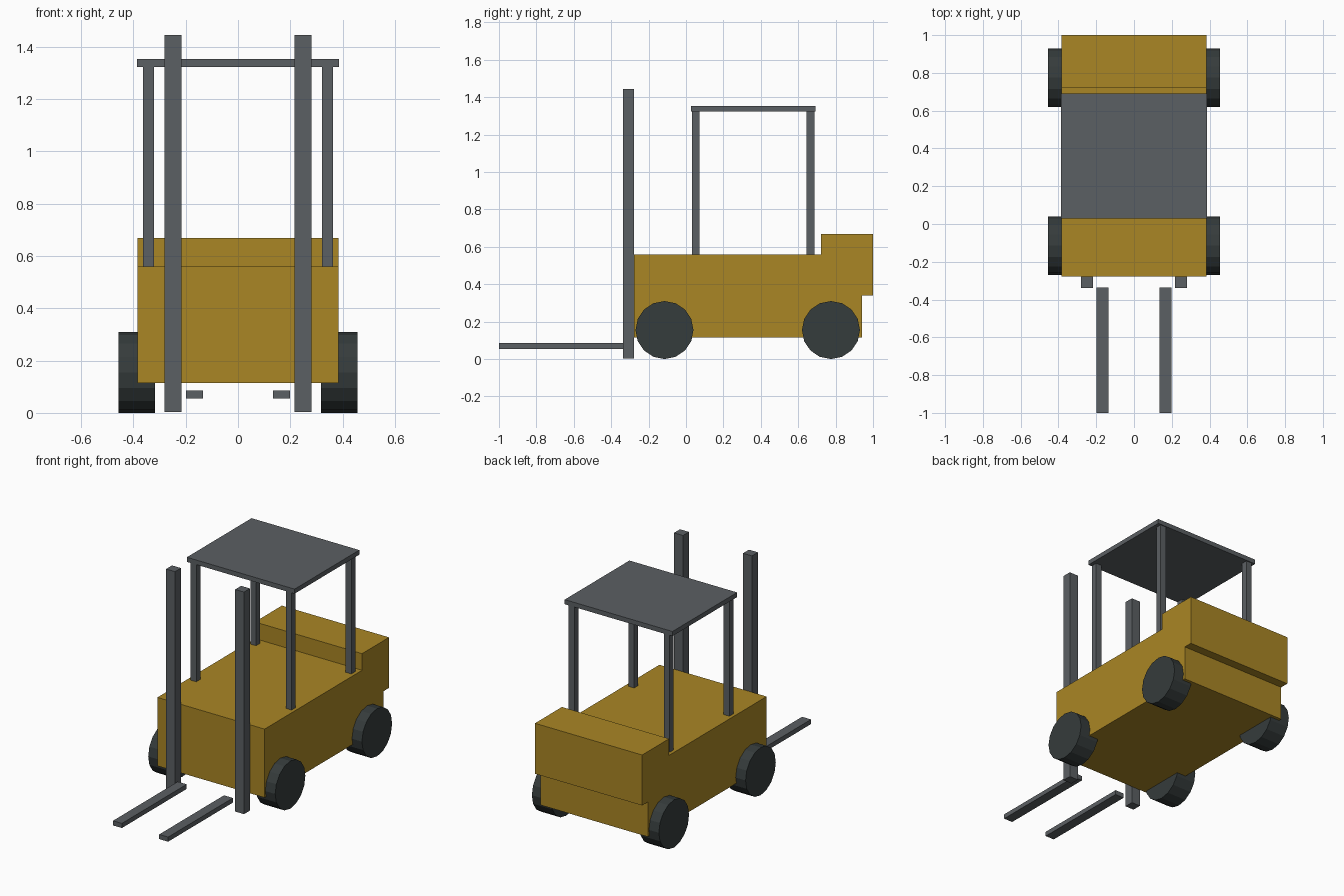
import bpy, bmesh
from mathutils import Matrix

if "Cube" in bpy.data.objects:
    bpy.data.objects.remove(bpy.data.objects["Cube"])


def material(name, rgb):
    m = bpy.data.materials.new(name)
    m.diffuse_color = (*rgb, 1)
    m.use_nodes = True
    m.node_tree.nodes["Principled BSDF"].inputs["Base Color"].default_value = m.diffuse_color
    return m


YELLOW = material("ochre yellow", (0.40, 0.24, 0.018))
GREY = material("steel grey", (0.105, 0.115, 0.125))
RUBBER = material("dark rubber", (0.036, 0.045, 0.045))


def finish(name, bm, mat):
    mesh = bpy.data.meshes.new(name)
    bm.to_mesh(mesh)
    bm.free()
    mesh.materials.append(mat)
    ob = bpy.data.objects.new(name, mesh)
    bpy.context.collection.objects.link(ob)
    return ob


def box(name, x, y, z, mat):
    """Box from (min, max) ranges."""
    bm = bmesh.new()
    size = [r[1] - r[0] for r in (x, y, z)]
    mid = [(r[1] + r[0]) / 2 for r in (x, y, z)]
    bmesh.ops.create_cube(bm, size=1, matrix=Matrix.Translation(mid) @ Matrix.Diagonal((*size, 1)))
    return finish(name, bm, mat)


def wheel(name, x, y, r=0.155, width=0.138):
    bm = bmesh.new()
    bmesh.ops.create_cone(bm, cap_ends=True, segments=16, radius1=r, radius2=r, depth=width,
                          matrix=Matrix.Translation((x, y, r)) @ Matrix.Rotation(1.5707963, 4, 'Y'))
    return finish(name, bm, RUBBER)


# Chassis, counterweight and overhead guard roof
box("body", (-0.385, 0.385), (-0.277, 0.942), (0.115, 0.56), YELLOW)
box("counterweight", (-0.385, 0.385), (0.723, 1.0), (0.34, 0.668), YELLOW)
box("guard_roof", (-0.387, 0.387), (0.028, 0.692), (1.323, 1.353), GREY)

# Parts repeated on both sides
for side, s in (("left", -1), ("right", 1)):
    def span(a, b):
        return tuple(sorted((s * a, s * b)))

    box(f"mast_rail_{side}", span(0.216, 0.28), (-0.338, -0.277), (0.003, 1.445), GREY)
    box(f"fork_{side}", span(0.134, 0.198), (-1.0, -0.335), (0.055, 0.085), GREY)
    for end, post_y, wheel_y in (("front", 0.032, -0.115), ("rear", 0.645, 0.775)):
        box(f"{end}_post_{side}", span(0.322, 0.363), (post_y, post_y + 0.041), (0.56, 1.323), GREY)
        wheel(f"{end}_wheel_{side}", s * 0.387, wheel_y)
